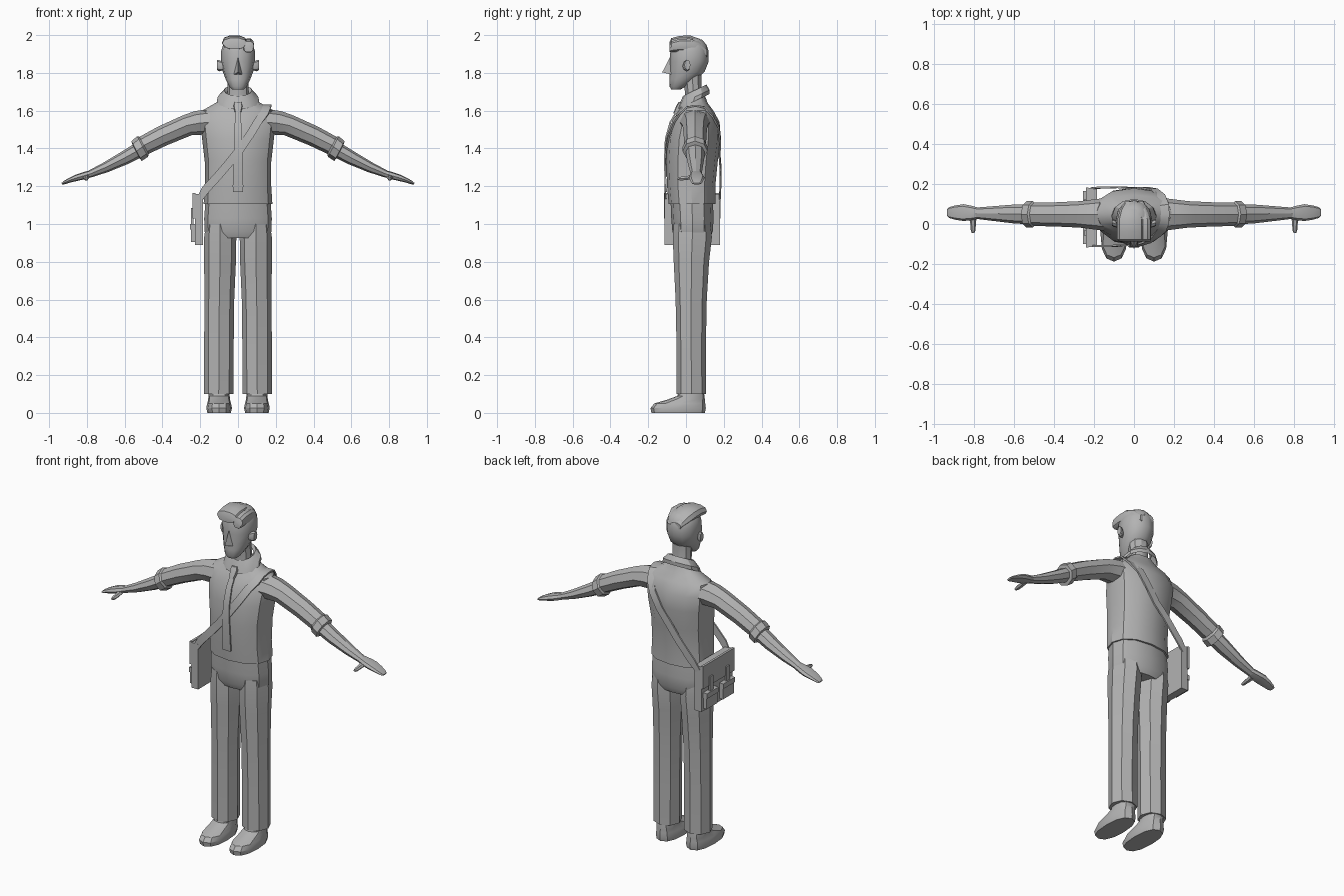
import bpy, bmesh, math
from mathutils import Vector as V
from mathutils.bvhtree import BVHTree

grey = bpy.data.materials.new("plain grey")
grey.diffuse_color = (0.45, 0.45, 0.45, 1)


def finish(name, bm, angle=32):
    bmesh.ops.recalc_face_normals(bm, faces=bm.faces[:])
    me = bpy.data.meshes.new(name)
    bm.to_mesh(me)
    bm.free()
    ob = bpy.data.objects.new(name, me)
    bpy.context.collection.objects.link(ob)
    me.materials.append(grey)
    bpy.ops.object.select_all(action='DESELECT')
    ob.select_set(True)
    bpy.context.view_layer.objects.active = ob
    bpy.ops.object.shade_smooth_by_angle(angle=math.radians(angle))
    return ob


def power(a, e):
    return math.copysign(abs(a) ** (2 / e), a)


def loft(name, rings, n=8, e=2.0, caps=True, angle=32):
    """Skin superellipse rings given as (centre, u half axis, v half axis)."""
    bm = bmesh.new()
    loops = []
    for c, u, v in rings:
        loops.append([bm.verts.new(V(c) + V(u) * power(math.cos(t), e) + V(v) * power(math.sin(t), e))
                      for t in (2 * math.pi * i / n for i in range(n))])
    for a, b in zip(loops, loops[1:]):
        for i in range(n):
            j = (i + 1) % n
            bm.faces.new((a[i], a[j], b[j], b[i]))
    if caps:
        bm.faces.new(loops[0])
        bm.faces.new(loops[-1])
    return finish(name, bm, angle)


def level(z, rx, y0, y1, x=0):
    """Horizontal ring from its height, half width and y extent."""
    return (x, (y0 + y1) / 2, z), (rx, 0, 0), (0, (y1 - y0) / 2, 0)


def box(name, x0, x1, y0, y1, z0, z1):
    bm = bmesh.new()
    bmesh.ops.create_cube(bm, size=1)
    for v in bm.verts:
        v.co = V(((x0 + x1) / 2 + v.co.x * (x1 - x0), (y0 + y1) / 2 + v.co.y * (y1 - y0),
                  (z0 + z1) / 2 + v.co.z * (z1 - z0)))
    return finish(name, bm)


# Shirt body
shirt = loft("shirt", [level(1.105, .182, -.092, .155), level(1.2, .176, -.1, .155),
                       level(1.33, .176, -.105, .168), level(1.45, .19, -.1, .183),
                       level(1.54, .2, -.075, .178), level(1.6, .19, -.04, .145),
                       level(1.64, .12, -.012, .115), level(1.68, .07, .0, .1)], 12, 2.3)
tree = BVHTree.FromObject(shirt, bpy.context.evaluated_depsgraph_get())


def ribbon(name, pts, widths, side=None):
    """Flat band through (x, y, z, outward direction), pushed out of the shirt."""
    centres = []
    for x, y, z, d in pts:
        p, d = V((x, y, z)), V(d)
        hit = tree.ray_cast(p + d, -d)[0]
        if hit and (hit - p).dot(d) > -.03:
            p = hit + d * .009
        centres.append(p)
    bm = bmesh.new()
    rows = []
    for i, p in enumerate(centres):
        d = V(pts[i][3])
        t = centres[min(i + 1, len(pts) - 1)] - centres[max(i - 1, 0)]
        s = V(side) if side else t.cross(d).normalized()
        s = s * widths[i]
        rows.append([bm.verts.new(q) for q in (p - s + d * .003, p + s + d * .003,
                                               p + s - d * .006, p - s - d * .006)])
    for a, b in zip(rows, rows[1:]):
        for i in range(4):
            j = (i + 1) % 4
            bm.faces.new((a[i], a[j], b[j], b[i]))
    bm.faces.new(rows[0])
    bm.faces.new(rows[-1])
    return finish(name, bm)


# Collar, folded over around the neck and lower at the front
loft("collar", [((0, .04, 1.648), (.112, 0, 0), (0, .085, .04)),
                ((0, .045, 1.672), (.108, 0, 0), (0, .08, .038)),
                ((0, .046, 1.708), (.074, 0, 0), (0, .062, .03)),
                ((0, .045, 1.69), (.06, 0, 0), (0, .052, .03))], 12, caps=False)

# Tie and knot
F, B, T = (0, -1, 0), (0, 1, 0), (0, 0, 1)
ribbon("tie", [(0, -.05, 1.6, F), (0, -.08, 1.54, F), (0, -.1, 1.45, F), (0, -.107, 1.33, F),
               (0, -.108, 1.2, F), (0, -.108, 1.17, F)], [.015, .017, .02, .024, .028, .026], (1, 0, 0))
loft("tie_knot", [level(1.585, .015, -.068, -.03), level(1.625, .026, -.052, .0),
                  level(1.645, .02, -.04, .01)], 8, 3)

# Trousers: hips
loft("hips", [level(.925, .165, -.055, .125), level(.96, .177, -.072, .142),
              level(1.03, .179, -.078, .146), level(1.13, .172, -.082, .142)], 12, 2.4)

for s, side in ((-1, "right"), (1, "left")):
    # Trouser legs and shoes
    loft(side + "_trouser_leg", [level(.1, .078, -.05, .107, s * .102), level(.35, .078, -.05, .105, s * .101),
                                 level(.6, .079, -.055, .11, s * .099), level(.8, .084, -.065, .122, s * .095),
                                 level(.93, .085, -.07, .137, s * .094),
                                 level(1.0, .075, -.065, .13, s * .095)], 8)
    loft(side + "_shoe", [level(0, .062, -.183, .1, s * .1), level(.025, .068, -.188, .105, s * .1),
                          level(.05, .063, -.168, .102, s * .1), level(.07, .058, -.1, .1, s * .1),
                          level(.09, .056, -.045, .098, s * .1), level(.14, .052, -.035, .09, s * .1)], 12, 2.4)

    # Sleeve, rolled cuff, forearm and hand along the sloping arm
    def arm(x, z, thick, wide, y=.048):
        return (s * x, y, z), (s * .46 * thick, 0, .88 * thick), (0, wide, 0)
    loft(side + "_sleeve", [arm(.12, 1.54, .078, .085), arm(.2, 1.535, .07, .075), arm(.27, 1.522, .058, .066),
                            arm(.4, 1.466, .055, .06), arm(.51, 1.41, .051, .058)], 8)
    loft(side + "_rolled_cuff", [arm(.495, 1.416, .05, .056), arm(.505, 1.41, .062, .066),
                                 arm(.537, 1.386, .06, .066), arm(.54, 1.385, .042, .05)], 8)
    loft(side + "_forearm", [arm(.51, 1.4, .042, .05), arm(.6, 1.35, .037, .047, .05),
                             arm(.7, 1.3, .028, .037, .052), arm(.79, 1.262, .019, .028, .054)], 8)
    loft(side + "_hand", [arm(.775, 1.268, .018, .027, .054), arm(.81, 1.257, .02, .036, .055),
                          arm(.85, 1.246, .018, .042, .057), arm(.89, 1.232, .013, .036, .057),
                          arm(.92, 1.219, .009, .028, .057), arm(.932, 1.213, .005, .018, .057)], 8, 2.5)
    loft(side + "_thumb", [((s * .805, .04, 1.25), (.02, 0, 0), (0, 0, .013)),
                           ((s * .803, .0, 1.243), (.014, 0, 0), (0, 0, .012)),
                           ((s * .803, -.03, 1.24), (.012, 0, 0), (0, 0, .011)),
                           ((s * .803, -.044, 1.239), (.007, 0, 0), (0, 0, .006))], 6)

    # Ears
    loft(side + "_ear", [((s * .08, -.004, 1.835), (0, .014, 0), (0, 0, .022)),
                         ((s * .1, .004, 1.838), (0, .019, 0), (0, 0, .03)),
                         ((s * .111, .008, 1.842), (0, .016, 0), (0, 0, .027))], 8)

# Neck and head
loft("neck", [level(1.63, .064, -.01, .1), level(1.7, .056, -.008, .085), level(1.79, .056, -.02, .085)], 10)
loft("head", [level(1.712, .03, -.078, -.03), level(1.728, .046, -.087, .0), level(1.765, .065, -.088, .055),
              level(1.805, .08, -.086, .098), level(1.86, .091, -.086, .12), level(1.915, .09, -.083, .12),
              level(1.95, .078, -.072, .108), level(1.975, .056, -.045, .085),
              level(1.985, .025, -.01, .05)], 12, 2.15, angle=40)

# Nose wedge
bm = bmesh.new()
nose = [bm.verts.new(p) for p in ((0, -.084, 1.885), (0, -.126, 1.803), (-.025, -.075, 1.79), (.025, -.075, 1.79))]
for f in ((0, 1, 2), (0, 1, 3), (1, 2, 3), (0, 2, 3)):
    bm.faces.new([nose[i] for i in f])
finish("nose", bm)

# Hair: swept-back main mass and a smaller lock beside the parting
for name, x, w, lift in (("hair_sweep", -.018, .066, 0), ("hair_side_lock", .056, .03, -.017)):
    loft(name, [((x, -.088, 1.944 + lift), (w * .8, 0, 0), (0, 0, .018)),
                ((x, -.078, 1.955 + lift), (w, 0, 0), (0, 0, .03)),
                ((x, -.035, 1.963 + lift), (w, 0, 0), (0, 0, .034)),
                ((x, .02, 1.962 + lift), (w, 0, 0), (0, 0, .038)),
                ((x * .8, .07, 1.945 + lift), (w * .85, 0, 0), (0, 0, .038)),
                ((x * .6, .112, 1.92 + lift), (w * .5, 0, 0), (0, 0, .02))], 10, 2.4)

# Shoulder bag on the right hip: case, flap, pockets and buckle tabs
box("bag_case", -.228, -.184, -.115, .18, .89, 1.16)
box("bag_flap", -.24, -.226, -.117, .182, 1.03, 1.165)
for i, y in enumerate((-.045, .11)):
    box(f"bag_pocket_{i}", -.25, -.226, y - .052, y + .052, .905, .99)
    box(f"bag_pocket_flap_{i}", -.255, -.226, y - .055, y + .055, .97, 1.0)
    box(f"bag_tab_{i}", -.248, -.236, y - .015, y + .015, 1.0, 1.085)

# Strap over the left shoulder, down both sides to the bag
strap = [(-.205, -.11, 1.13, F), (-.17, -.112, 1.185, F), (-.11, -.112, 1.25, F), (-.05, -.11, 1.32, F),
         (.01, -.107, 1.395, F), (.065, -.09, 1.475, F), (.11, -.065, 1.55, F), (.14, -.04, 1.6, (0, -.7, .7)),
         (.152, .0, 1.63, (0, -.35, .93)), (.155, .05, 1.648, T), (.152, .1, 1.63, (0, .5, .86)),
         (.135, .15, 1.58, (0, .8, .6)), (.1, .175, 1.52, B), (.05, .185, 1.44, B), (-.01, .185, 1.36, B),
         (-.07, .185, 1.29, B), (-.13, .184, 1.22, B), (-.17, .183, 1.175, B), (-.205, .18, 1.13, B)]
ribbon("bag_strap", strap, [.016] + [.022] * (len(strap) - 2) + [.016])
